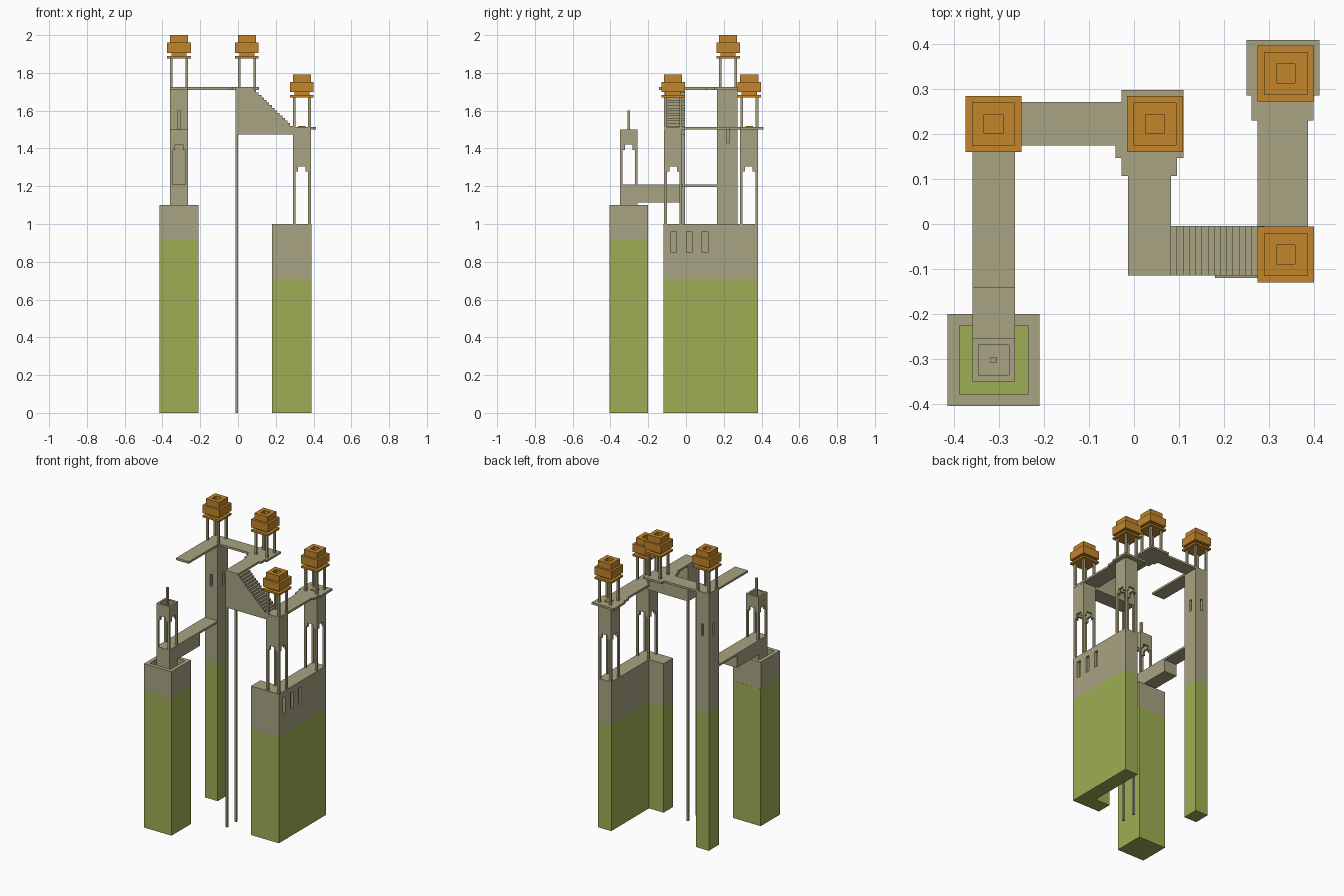
import bpy, bmesh

cube = bpy.data.objects.get("Cube")
if cube:
    bpy.data.objects.remove(cube, do_unlink=True)

U = 0.0136  # basic block size


def material(name, rgb):
    m = bpy.data.materials.new(name)
    m.use_nodes = True
    m.diffuse_color = (*rgb, 1)
    bsdf = m.node_tree.nodes["Principled BSDF"]
    bsdf.inputs["Base Color"].default_value = (*rgb, 1)
    bsdf.inputs["Roughness"].default_value = 0.9
    return m


STONE = material("stone", (0.393, 0.367, 0.224))
GREEN = material("moss green", (0.342, 0.42, 0.089))
ORANGE = material("roof orange", (0.539, 0.233, 0.0245))


def finish(name, bm, mat):
    bmesh.ops.recalc_face_normals(bm, faces=bm.faces)
    me = bpy.data.meshes.new(name)
    bm.to_mesh(me)
    bm.free()
    me.materials.append(mat)
    ob = bpy.data.objects.new(name, me)
    bpy.context.collection.objects.link(ob)
    return ob


def add_box(bm, x0, x1, y0, y1, z0, z1):
    r = bmesh.ops.create_cube(bm, size=1)
    for v in r["verts"]:
        v.co = (x0 if v.co.x < 0 else x1, y0 if v.co.y < 0 else y1, z0 if v.co.z < 0 else z1)


def boxes(name, mat, *items):
    bm = bmesh.new()
    for b in items:
        add_box(bm, *b)
    return finish(name, bm, mat)


def add_prism(bm, pts, place, vec):
    """Extrude a 2D outline; place maps (a, b) to a 3D point."""
    f = bm.faces.new([bm.verts.new(place(a, b)) for a, b in pts])
    r = bmesh.ops.extrude_face_region(bm, geom=[f])
    vs = [g for g in r["geom"] if isinstance(g, bmesh.types.BMVert)]
    bmesh.ops.translate(bm, vec=vec, verts=vs)


def slab(name, mat, pts, z0, z1):
    bm = bmesh.new()
    add_prism(bm, pts, lambda a, b: (a, b, z0), (0, 0, z1 - z0))
    return finish(name, bm, mat)


def carve(ob, *items):
    """Cut shallow window niches out of a part."""
    cutter = boxes("niche_cutter", STONE, *items)
    cutter.hide_render = True
    mod = ob.modifiers.new("niches", "BOOLEAN")
    mod.object = cutter
    mod.operation = "DIFFERENCE"
    mod.solver = "EXACT"
    bpy.context.view_layer.objects.active = ob
    bpy.ops.object.modifier_apply(modifier=mod.name)
    bpy.data.objects.remove(cutter, do_unlink=True)


def frame(x, y, h, t, z0, z1):
    """Four walls around a hollow square."""
    return [(x - h, x + h, y - h, y - h + t, z0, z1), (x - h, x + h, y + h - t, y + h, z0, z1),
            (x - h, x - h + t, y - h + t, y + h - t, z0, z1),
            (x + h - t, x + h, y - h + t, y + h - t, z0, z1)]


def pavilion(name, x, y, z):
    """Four posts carrying a stepped roof with an open top."""
    p = 0.0475 - U / 2
    posts = [(x + sx * p - U / 2, x + sx * p + U / 2, y + sy * p - U / 2, y + sy * p + U / 2, z, z + 0.158)
             for sx in (-1, 1) for sy in (-1, 1)]
    boxes(name + "_posts", STONE, *posts)
    tiers = [(0.0625, 0.157, 0.17), (0.04, 0.17, 0.186), (0.0625, 0.186, 0.24)]
    parts = [(x - h, x + h, y - h, y + h, z + a, z + b) for h, a, b in tiers]
    boxes(name + "_roof", ORANGE, *parts, *frame(x, y, 0.048, 0.027, z + 0.24, z + 0.28))


def arch_tower(name, x, y, z0, arch_top, z1):
    """Hollow square tower with a stepped arch in each side."""
    h, o = 0.0475, 0.0475 - U
    a = arch_top
    half = [(h, z1), (h, z0), (o, z0), (o, a - 2 * U), (o - U, a - 2 * U), (o - U, a), ]
    pts = half + [(-u, w) for u, w in reversed(half)]
    bm = bmesh.new()
    for s in (-1, 1):
        d = s * (h - U / 2) - U / 2
        add_prism(bm, pts, lambda u, w: (x + u, y + d, w), (0, U, 0))
        add_prism(bm, pts, lambda u, w: (x + d, y + u, w), (U, 0, 0))
    finish(name, bm, STONE)


# Front tower: mossy base, stone parapet, arched turret with spike
ax, ay = -0.3125, -0.303
boxes("front_base", GREEN, (-0.415, -0.21, -0.405, -0.20, 0, 0.92))
boxes("front_parapet", STONE, *frame(ax, ay, 0.1025, 0.026, 0.92, 1.1))
boxes("turret_foot", STONE, (ax - 0.0475, ax + 0.0475, ay - 0.0475, ay + 0.0475, 0.92, 1.21))
arch_tower("turret", ax, ay, 1.21, 1.42, 1.5)
boxes("turret_floor", STONE, (ax - 0.04, ax + 0.04, ay - 0.04, ay + 0.04, 1.45, 1.465))
boxes("turret_spike", STONE, (ax - U / 2, ax + U / 2, ay - U / 2, ay + U / 2, 1.46, 1.6))

# Lower bridge, thick near the turret and thin near the tall tower
boxes("lower_bridge", STONE, (-0.36, -0.265, -0.256, -0.025, 1.115, 1.21),
      (-0.36, -0.265, -0.025, 0.165, 1.196, 1.21))

# Tall tower with a narrow niche on each side
bx0, bx1, by0, by1 = -0.36, -0.265, 0.163, 0.272
boxes("tall_tower_base", GREEN, (bx0, bx1, by0, by1, 0, 0.92))
tall = boxes("tall_tower", STONE, (bx0, bx1, by0, by1, 0.92, 1.71))
bx, by, d = (bx0 + bx1) / 2, 0.222, 0.02
carve(tall, (bx - 0.008, bx + 0.008, by0 - d, by0 + d, 1.43, 1.51),
      (bx - 0.008, bx + 0.008, by1 - d, by1 + d, 1.43, 1.51),
      (bx0 - d, bx0 + d, by - 0.008, by + 0.008, 1.43, 1.51),
      (bx1 - d, bx1 + d, by - 0.008, by + 0.008, 1.43, 1.51))

# Upper walkway: pier to the front, bridge across, stepped landing
slab("upper_walkway", STONE, [
    (-0.36, -0.143), (-0.265, -0.143), (-0.265, 0.175), (-0.041, 0.175), (-0.041, 0.147),
    (-0.028, 0.147), (-0.028, 0.107), (-0.013, 0.107), (-0.013, -0.115), (0.082, -0.115),
    (0.082, 0.107), (0.096, 0.107), (0.096, 0.147), (0.11, 0.147), (0.11, 0.298),
    (-0.028, 0.298), (-0.028, 0.272), (-0.36, 0.272)], 1.71, 1.724)

# Staircase block going down to the right-hand walkway
steps, x_top, run = 15, 0.082, 0.0139
outline = [(-0.013, 1.475), (-0.013, 1.717), (x_top, 1.717)]
for i in range(steps):
    z = 1.724 - (i + 1) * U
    outline += [(x_top + i * run, z), (x_top + (i + 1) * run, z)]
outline.append((x_top + steps * run, 1.475))
bm = bmesh.new()
add_prism(bm, outline, lambda a, b: (a, -0.115, b), (0, 0.11, 0))
finish("staircase", bm, STONE)

# Slender poles under the staircase
boxes("support_poles", STONE, *[(-0.013, 0.0006, y, y + U, 0, 1.48) for y in (-0.115, -0.0186)])

# Right-hand walkway
slab("right_walkway", STONE, [
    (0.275, -0.115), (0.387, -0.115), (0.387, 0.23), (0.40, 0.23), (0.40, 0.286), (0.413, 0.286),
    (0.413, 0.41), (0.25, 0.41), (0.25, 0.286), (0.262, 0.286), (0.262, 0.23), (0.275, 0.23)],
    1.5, 1.514)

# L-shaped block below the two right-hand towers
ell = [(0.18, -0.12), (0.388, -0.12), (0.388, 0.38), (0.289, 0.38), (0.289, -0.02), (0.18, -0.02)]
slab("right_base", GREEN, ell, 0, 0.71)
wall = slab("right_wall", STONE, ell, 0.71, 1.0)
carve(wall, *[(0.37, 0.42, y - 0.015, y + 0.015, 0.85, 0.96) for y in (-0.064, 0.018, 0.101)])
arch_tower("right_front_tower", 0.338, -0.068, 1.0, 1.305, 1.5)
arch_tower("right_back_tower", 0.338, 0.333, 1.0, 1.305, 1.5)

# Roofed pavilions on the walkways
pavilion("tall_pavilion", -0.3125, 0.223, 1.72)
pavilion("middle_pavilion", 0.047, 0.223, 1.72)
pavilion("right_front_pavilion", 0.338, -0.068, 1.512)
pavilion("right_back_pavilion", 0.338, 0.335, 1.512)
boxes("floor_tile", ORANGE, (0.318, 0.358, 0.315, 0.355, 1.512, 1.518))
